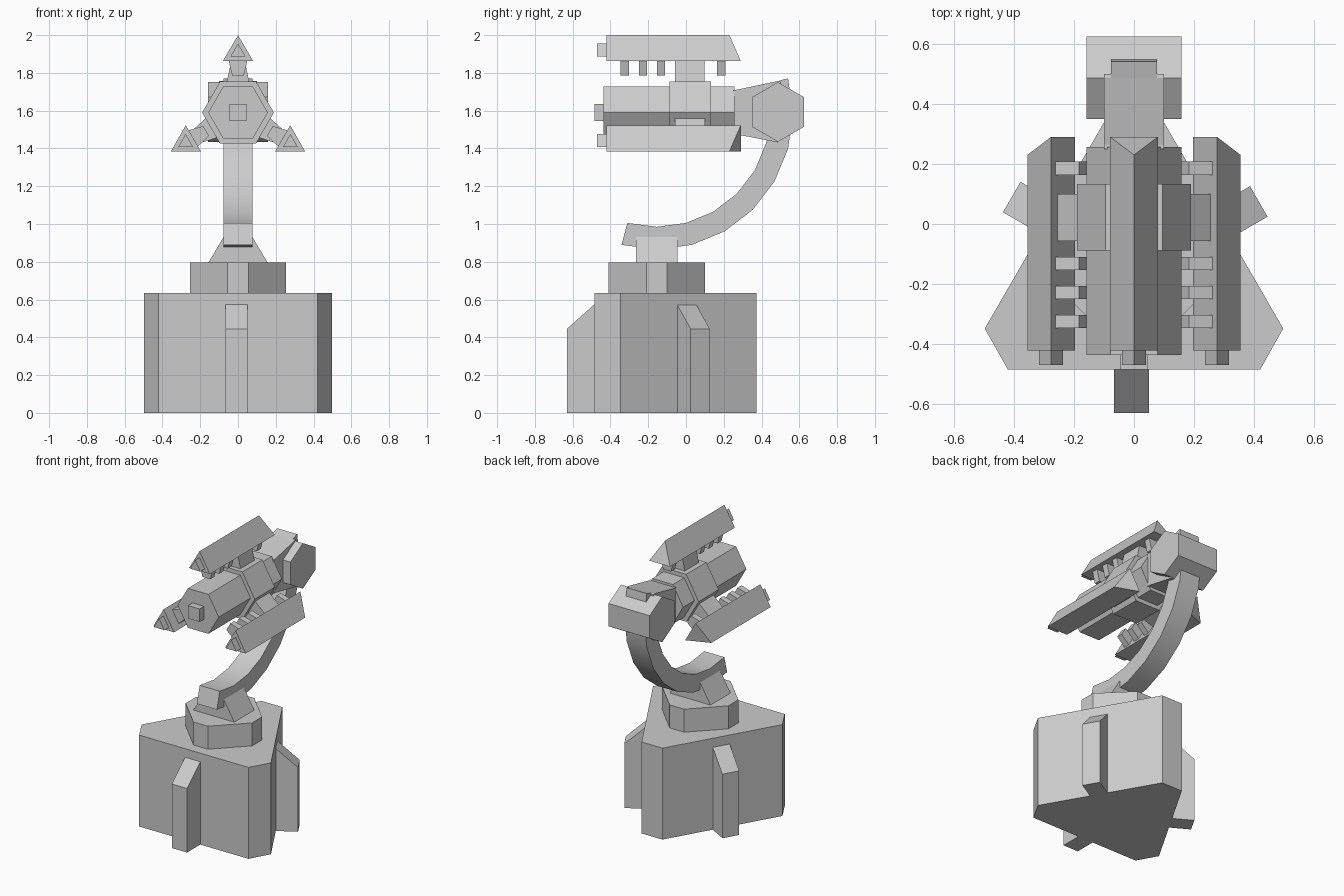
import bpy, bmesh
from math import sin, cos, pi, radians
from mathutils import Matrix, Vector

if "Cube" in bpy.data.objects:
    bpy.data.objects.remove(bpy.data.objects["Cube"])

CY = -0.155   # vertical axis of the pedestal
GZ = 1.59     # height of the gun axis


def loft(name, rings, turn=None):
    """Closed solid skinned through matching point rings."""
    bm = bmesh.new()
    loops = [[bm.verts.new(p) for p in ring] for ring in rings]
    n = len(loops[0])
    for a, b in zip(loops, loops[1:]):
        for i in range(n):
            j = (i + 1) % n
            bm.faces.new((a[i], a[j], b[j], b[i]))
    bm.faces.new(loops[0][::-1])
    bm.faces.new(loops[-1])
    if turn:
        bmesh.ops.transform(bm, matrix=turn, verts=bm.verts)
    bmesh.ops.recalc_face_normals(bm, faces=bm.faces)
    mesh = bpy.data.meshes.new(name)
    bm.to_mesh(mesh)
    bm.free()
    ob = bpy.data.objects.new(name, mesh)
    bpy.context.collection.objects.link(ob)
    return ob


def prism_x(name, yz, x0, x1, turn=None):
    return loft(name, [[(x, y, z) for y, z in yz] for x in (x0, x1)], turn)


def prism_y(name, xz, y0, y1, turn=None):
    return loft(name, [[(x, y, z) for x, z in xz] for y in (y0, y1)], turn)


def prism_z(name, xy, z0, z1):
    return loft(name, [[(x, y, z) for x, y in xy] for z in (z0, z1)])


def hexagon(r, cu, cv, start=0):
    return [(cu + r * cos(start + i * pi / 3), cv + r * sin(start + i * pi / 3))
            for i in range(6)]


def spin(axis, deg, centre):
    c = Vector(centre)
    return (Matrix.Translation(c) @ Matrix.Rotation(radians(deg), 4, axis)
            @ Matrix.Translation(-c))


# Pedestal: triangle with cut corners, and a sloped rib on each side
prism_z("pedestal", [(-0.42, -0.485), (0.42, -0.485), (0.497, -0.348),
                     (0.08, 0.373), (-0.08, 0.373), (-0.497, -0.348)], 0, 0.635)
rib = [(-0.63, 0), (-0.63, 0.445), (-0.485, 0.575), (-0.47, 0.575), (-0.47, 0)]
for k in range(3):
    prism_x(f"pedestal_rib_{k}", rib, -0.067, 0.05, spin('Z', 120 * k, (0, CY, 0)))

# Turntable with cut corners
a, b = 0.255, 0.055
prism_z("turntable", [(x, y + CY) for x, y in
        [(-b, -a), (b, -a), (a, -b), (a, b), (b, a), (-b, a), (-a, b), (-a, -b)]],
        0.635, 0.795)

# Arm bracket
prism_y("arm_bracket", [(-0.157, 0.795), (0.157, 0.795), (0.077, 0.93), (-0.077, 0.93)],
        -0.265, -0.045)

# Curved arm
rings = []
for deg in range(-15, 106, 15):
    s, c = sin(radians(deg)), cos(radians(deg))
    rings.append([(x, CY + r * s, 1.585 - r * c)
                  for x, r in ((-0.077, 0.6), (0.077, 0.6), (0.077, 0.72), (-0.077, 0.72))])
arm = loft("curved_arm", rings)
bpy.context.view_layer.objects.active = arm
arm.select_set(True)
bpy.ops.object.shade_smooth_by_angle(angle=radians(30))

# Pivot head and the neck joining it to the gun body
prism_x("pivot_head", hexagon(0.158, 0.487, 1.593, pi / 6), -0.158, 0.158)
prism_x("pivot_neck", [(0.25, 1.475), (0.265, 1.475), (0.487, 1.432),
                       (0.5, 1.755), (0.487, 1.757), (0.265, 1.71), (0.25, 1.71)],
        -0.1, 0.1)

# Gun body, collar and front sensor
prism_y("gun_body", hexagon(0.158, 0, GZ), -0.437, 0.257)
prism_y("gun_collar", hexagon(0.19, 0, GZ), -0.088, 0.133)
prism_y("front_sensor", [(-0.045, GZ - 0.045), (0.045, GZ - 0.045),
                         (0.045, GZ + 0.045), (-0.045, GZ + 0.045)], -0.485, -0.43)

# Three triangular barrels around the gun body
for k in range(3):
    t = spin('Y', 120 * k, (0, 0, GZ))
    tri = [(-0.08, 1.863), (0.08, 1.863), (0, 2.0)]
    back = [0.29, 0.29, 0.23]
    loft(f"barrel_{k}", [[(x, -0.422, z) for x, z in tri],
                         [(x, y, z) for (x, z), y in zip(tri, back)]], t)
    prism_y(f"barrel_tip_{k}", [(-0.04, 1.887), (0.04, 1.887), (0, 1.956)],
            -0.47, -0.415, t)
    prism_y(f"barrel_mount_{k}", [(-0.06, 1.75), (0.06, 1.75), (0.035, 1.866), (-0.035, 1.866)],
            -0.057, 0.097 if k == 0 else 0.1, t)
    # Cooling teeth under each barrel
    for i, y in enumerate((-0.325, -0.228, -0.132, 0.186)):
        prism_y(f"barrel_tooth_{k}_{i}",
                [(-0.03, 1.785), (0.03, 1.785), (0.05, 1.866), (-0.05, 1.866)],
                y - 0.022, y + 0.022, t)
